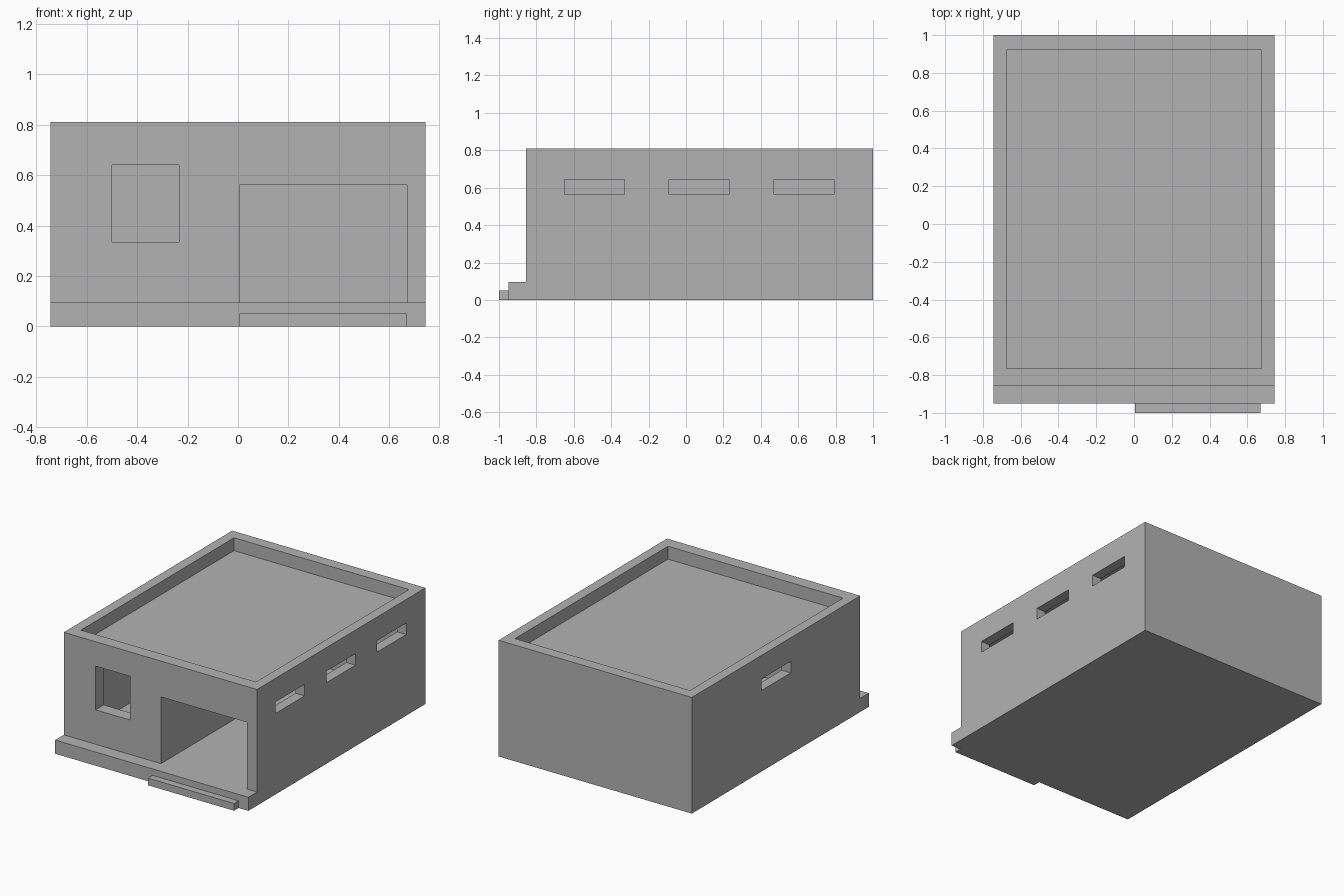
import bpy
import bmesh

if "Cube" in bpy.data.objects:
    bpy.data.objects.remove(bpy.data.objects["Cube"])

concrete = bpy.data.materials.new("light grey concrete")
concrete.diffuse_color = (0.45, 0.45, 0.45, 1)
concrete.use_nodes = True
concrete.node_tree.nodes["Principled BSDF"].inputs["Base Color"].default_value = concrete.diffuse_color


def box(name, x, y, z):
    """Axis-aligned box from (min, max) ranges."""
    bm = bmesh.new()
    bmesh.ops.create_cube(bm, size=1)
    for v in bm.verts:
        v.co = [r[0] if c < 0 else r[1] for c, r in zip(v.co, (x, y, z))]
    mesh = bpy.data.meshes.new(name)
    bm.to_mesh(mesh)
    bm.free()
    mesh.materials.append(concrete)
    obj = bpy.data.objects.new(name, mesh)
    bpy.context.collection.objects.link(obj)
    return obj


def cut(target, x, y, z):
    """Subtract a box from the target and discard the cutter."""
    cutter = box("cutter", x, y, z)
    cutter.hide_render = True
    mod = target.modifiers.new("cut", 'BOOLEAN')
    mod.operation = 'DIFFERENCE'
    mod.solver = 'EXACT'
    mod.object = cutter
    bpy.context.view_layer.objects.active = target
    bpy.ops.object.modifier_apply(modifier=mod.name)
    bpy.data.objects.remove(cutter)


W = 0.745       # half width
IN = 0.675      # inner half width
FLOOR = 0.095
CEIL = 0.65

# Floor slab with front ledge, and the entrance step
box("floor_slab", (-W, W), (-0.95, 1), (0, FLOOR))
box("entrance_step", (0.005, 0.67), (-1, -0.95), (0, 0.05))

# Walls and roof as one shell
shell = box("walls_and_roof", (-W, W), (-0.855, 1), (FLOOR, 0.81))

# Sunken flat roof behind the parapet
cut(shell, (-IN, IN), (-0.765, 0.92), (0.72, 0.9))

# Two rooms with a partition between them
for room in ((-IN, -0.07), (0.005, IN)):
    cut(shell, room, (-0.765, 0.92), (0.05, CEIL))

# Wide front opening and front window
cut(shell, (0.005, 0.67), (-0.9, -0.7), (0.05, 0.56))
cut(shell, (-0.5, -0.235), (-0.9, -0.7), (0.335, 0.64))

# Three slot windows on the right, one on the left
for y in (-0.65, -0.09, 0.47):
    cut(shell, (0.6, 0.8), (y, y + 0.32), (0.565, 0.645))
cut(shell, (-0.8, -0.6), (-0.09, 0.23), (0.565, 0.645))
